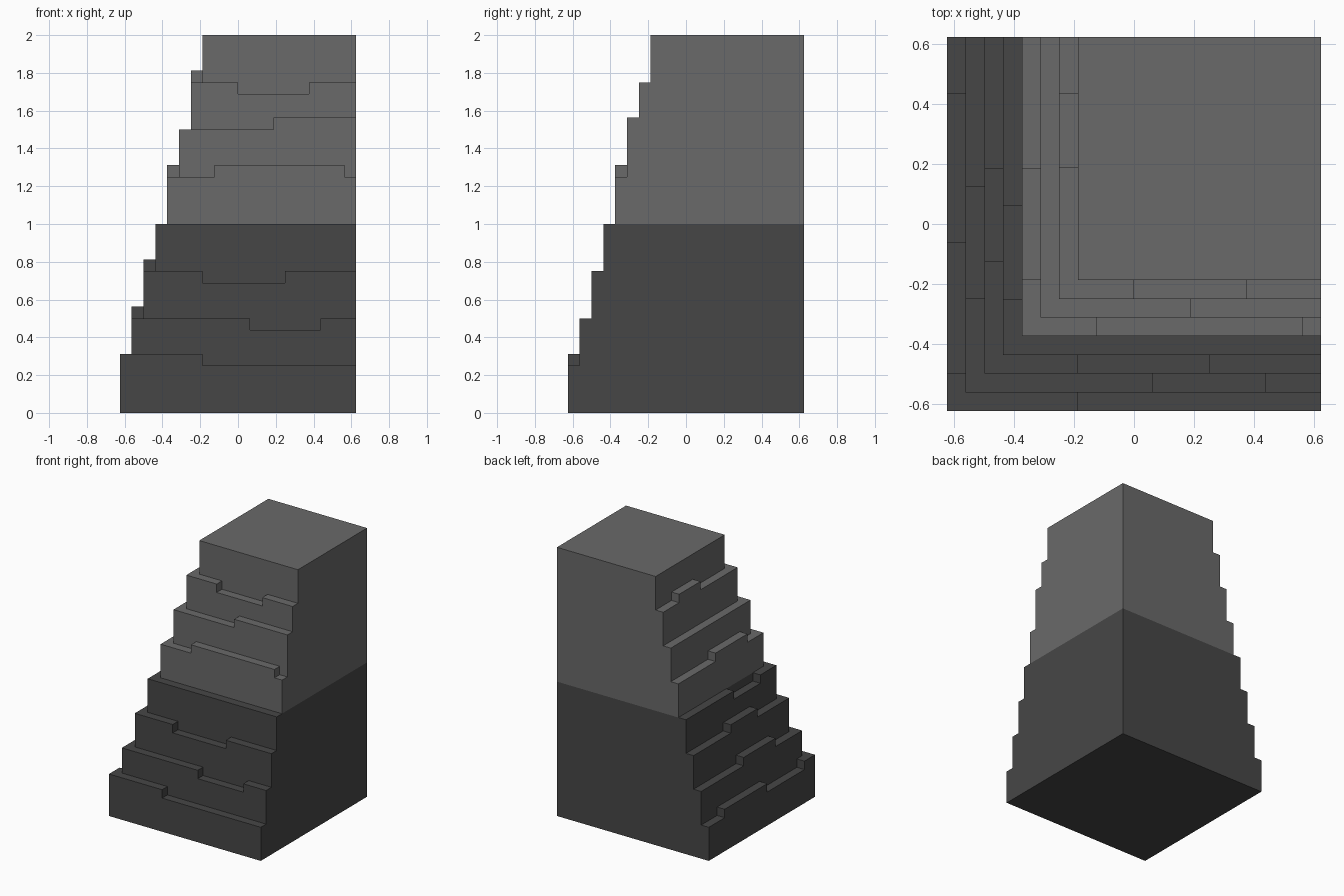
import bpy
import bmesh
import math
from mathutils import Vector

if "Cube" in bpy.data.objects:
    bpy.data.objects.remove(bpy.data.objects["Cube"], do_unlink=True)

U = 1 / 16          # grid unit
N = 20              # footprint in units
TIERS = 8           # each tier steps in by one unit and up by four

# Raised (+1) and notched (-1) runs on the ledges: tier -> (start, end, change)
FRONT = {0: [(0, 7, 1)], 1: [(11, 17, -1)], 2: [(7, 14, -1)],
         4: [(8, 19, 1)], 5: [(13, 20, 1)], 6: [(10, 16, -1)]}
RIGHT = {0: [(0, 2, 1), (9, 17, 1)], 1: [(6, 12, 1)], 2: [(8, 13, 1)],
         3: [(6, 11, -1)], 4: [(7, 13, 1)], 6: [(13, 17, 1)]}


def make_material(name, value):
    mat = bpy.data.materials.new(name)
    mat.use_nodes = True
    color = (value, value, value, 1)
    mat.diffuse_color = color
    bsdf = mat.node_tree.nodes["Principled BSDF"]
    bsdf.inputs["Base Color"].default_value = color
    bsdf.inputs["Roughness"].default_value = 0.9
    return mat


def column_height(i, j):
    """Height in units of the column at grid cell i, j."""
    tier = min(i, j, TIERS - 1)
    runs, pos = (FRONT, i) if j <= i else (RIGHT, j)
    change = sum(d for a, b, d in runs.get(tier, []) if a <= pos < b)
    return 4 * (tier + 1) + change


def build_section(name, low, high, mat):
    """Closed stepped shell between two heights, with flat areas merged."""
    solid = {(i, j, k) for i in range(N) for j in range(N)
             for k in range(low, min(high, column_height(i, j)))}
    bm = bmesh.new()
    corners = {}

    def vert(p):
        key = tuple(round(c) for c in p)
        if key not in corners:
            corners[key] = bm.verts.new(((key[0] - N / 2) * U,
                                         (key[1] - N / 2) * U, key[2] * U))
        return corners[key]

    # Outer unit faces of the section
    for cell in solid:
        centre = Vector(cell) + Vector((0.5, 0.5, 0.5))
        for axis in range(3):
            for sign in (-1, 1):
                n = Vector((0, 0, 0))
                n[axis] = sign
                if tuple(int(c + d) for c, d in zip(cell, n)) in solid:
                    continue
                a = Vector((0, 0, 0))
                a[(axis + 1) % 3] = 0.5
                b = n.cross(a)
                mid = centre + n * 0.5
                bm.faces.new([vert(mid + s * a + t * b) for s, t in
                              ((-1, -1), (1, -1), (1, 1), (-1, 1))])

    # Merge coplanar faces into clean slabs
    bmesh.ops.dissolve_limit(bm, angle_limit=math.radians(1),
                             verts=bm.verts[:], edges=bm.edges[:])
    bmesh.ops.recalc_face_normals(bm, faces=bm.faces[:])
    mesh = bpy.data.meshes.new(name)
    bm.to_mesh(mesh)
    bm.free()
    mesh.materials.append(mat)
    obj = bpy.data.objects.new(name, mesh)
    bpy.context.collection.objects.link(obj)
    return obj


# Dark lower half and lighter upper half
build_section("lower_steps", 0, 16, make_material("dark grey stone", 0.062))
build_section("upper_steps", 16, 32, make_material("grey stone", 0.143))
